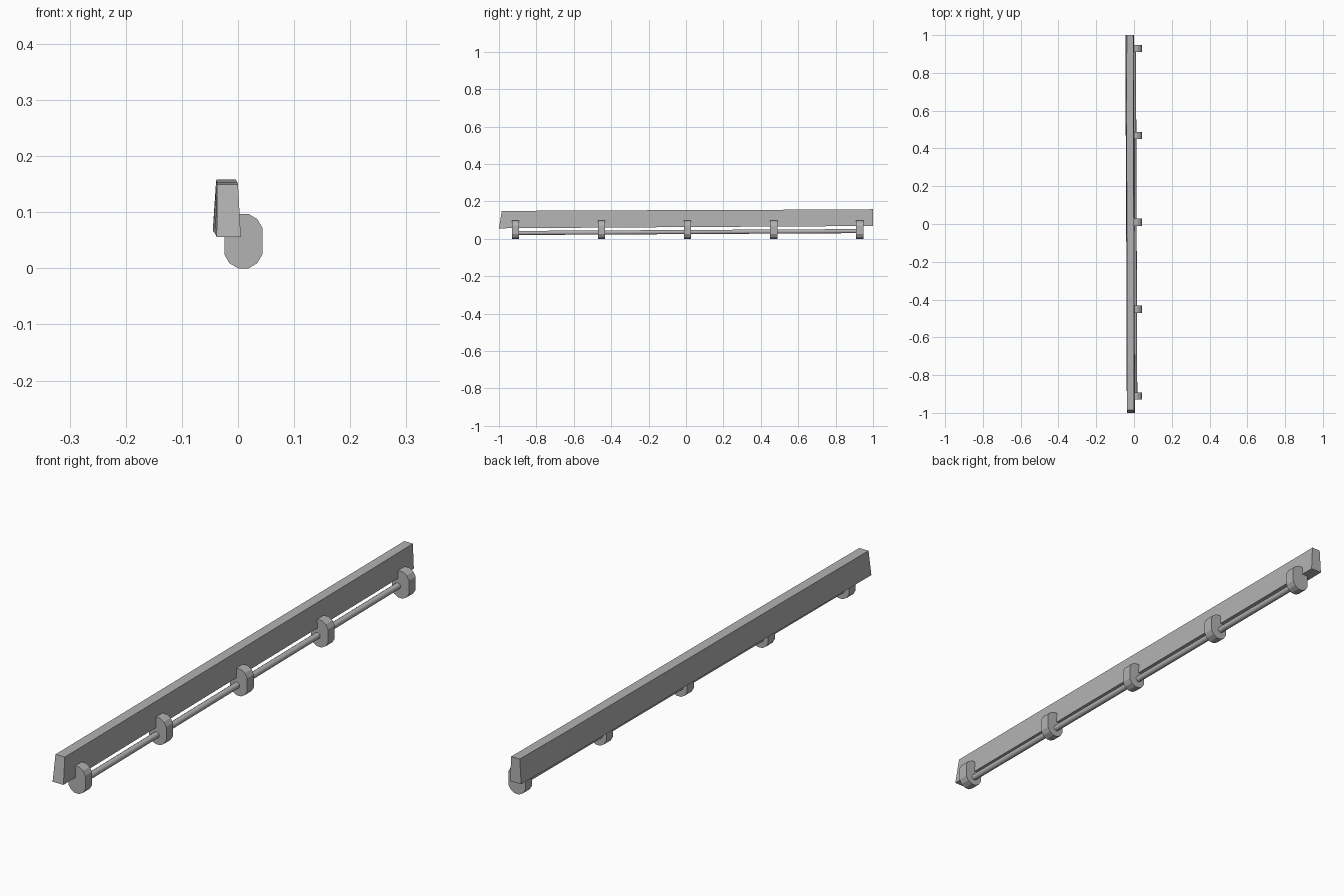
import bpy, bmesh, math
from mathutils import Vector

if "Cube" in bpy.data.objects:
    bpy.data.objects.remove(bpy.data.objects["Cube"])

grey = bpy.data.materials.new("mid_grey")
grey.diffuse_color = (0.45, 0.45, 0.45, 1)
grey.use_nodes = True
grey.node_tree.nodes["Principled BSDF"].inputs["Base Color"].default_value = grey.diffuse_color


def loft(name, rings):
    """Closed solid through a list of equal-length point rings, running along y."""
    bm = bmesh.new()
    loops = [[bm.verts.new(p) for p in ring] for ring in rings]
    n = len(loops[0])
    for a, b in zip(loops, loops[1:]):
        for i in range(n):
            j = (i + 1) % n
            bm.faces.new((a[i], a[j], b[j], b[i]))
    bm.faces.new(loops[0])
    bm.faces.new(loops[-1])
    bmesh.ops.recalc_face_normals(bm, faces=bm.faces)
    mesh = bpy.data.meshes.new(name)
    bm.to_mesh(mesh)
    bm.free()
    mesh.materials.append(grey)
    obj = bpy.data.objects.new(name, mesh)
    bpy.context.collection.objects.link(obj)
    return obj


# Slightly warped board: bottom y, top y, bottom back/front x, top back/front x, z range
sections = [
    (-1.00, -0.985, -0.038, 0.005, -0.037, 0.000, 0.056, 0.149),
    (-0.10, -0.10, -0.041, 0.002, -0.038, -0.001, 0.062, 0.153),
    (0.75, 0.75, -0.045, 0.001, -0.039, -0.003, 0.067, 0.156),
    (1.00, 1.00, -0.044, 0.000, -0.038, -0.004, 0.069, 0.158),
]
loft("board", [
    [(b0, y0, z0), (f0, y0, z0), (f1, y1, z1), (b1, y1, z1)]
    for y0, y1, b0, f0, b1, f1, z0, z1 in sections
])

# Rounded twelve-sided brackets, partly sunk into the board
cx, r, height, half_depth = 0.0095, 0.034, 0.097, 0.019
profile = []
for k in range(12):
    a = math.radians(15 + 30 * k)
    cz = height - r if math.sin(a) > 0 else r
    s = r / math.cos(math.radians(15))
    profile.append((cx + s * math.cos(a), cz + s * math.sin(a)))
for i in range(5):
    y = -0.911 + 0.46 * i
    loft(f"bracket_{i + 1}", [[(x, yy, z) for x, z in profile]
                              for yy in (y - half_depth, y + half_depth)])

# Thin rail running through the brackets
start, end = Vector((0.006, -0.915, 0.031)), Vector((-0.001, 0.925, 0.041))
rail = loft("rail", [
    [(p.x + 0.0115 * math.cos(t), p.y, p.z + 0.0115 * math.sin(t))
     for t in (math.tau * k / 10 for k in range(10))]
    for p in (start, end)
])
for f in rail.data.polygons:
    f.use_smooth = len(f.vertices) == 4
